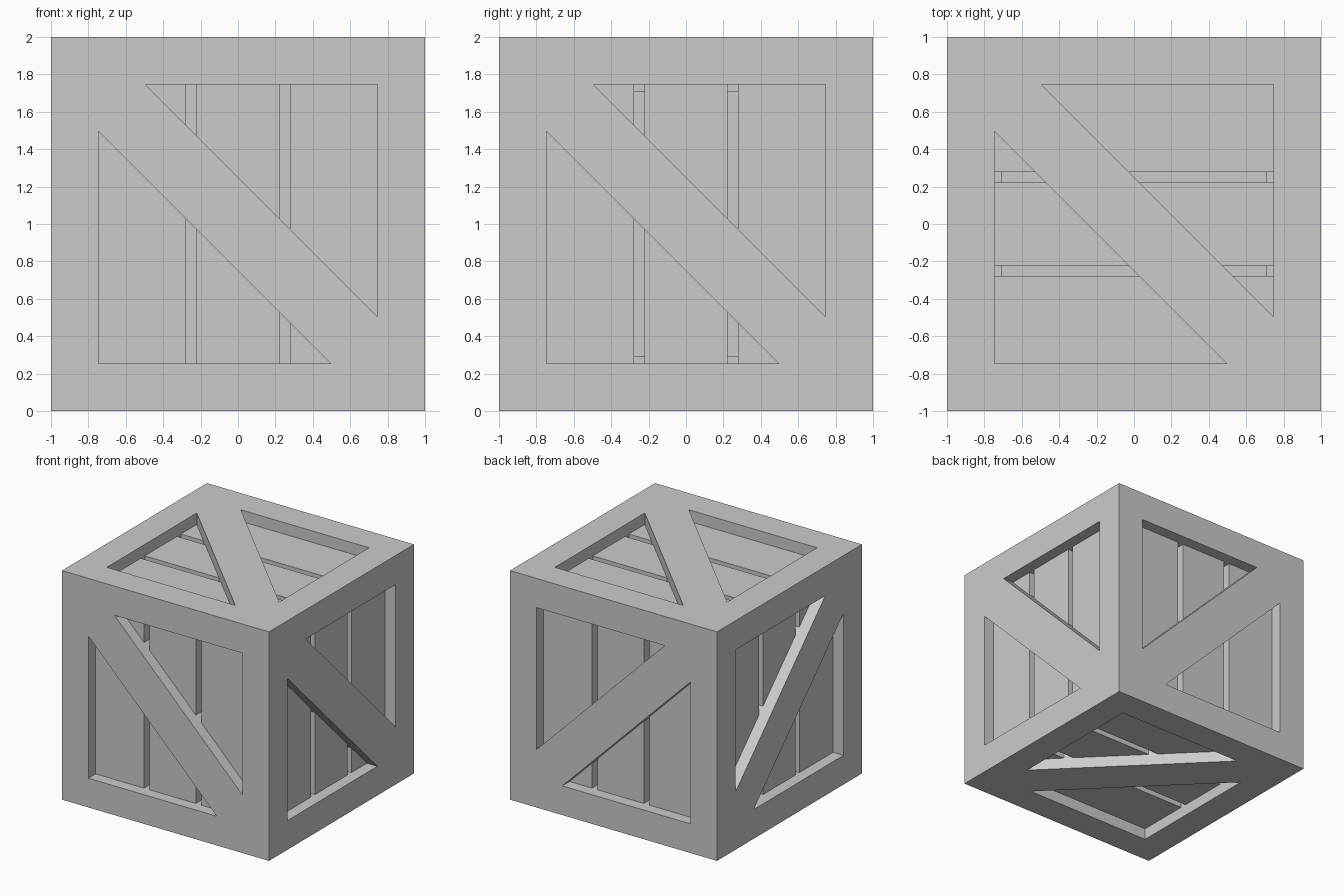
import bpy, bmesh
from mathutils import Matrix, Vector

if "Cube" in bpy.data.objects:
    bpy.data.objects.remove(bpy.data.objects["Cube"])

S, T = 0.745, 0.495          # opening half-size, where the brace meets the opening
A, B = 0.2225, 0.2775        # gap between planks
OUT, PANEL, GAP = 1.0, 0.9, 0.705   # surface heights from the crate centre

X, Y, Z = Vector((1, 0, 0)), Vector((0, 1, 0)), Vector((0, 0, 1))
# u axis (across planks), v axis (along planks), outward normal
SIDES = [(X, Z, -Y), (X, Z, Y), (Y, Z, X), (Y, Z, -X), (Y, X, Z), (Y, X, -Z)]


def wall(p, q, hi, lo):
    """Recess wall along the edge p-q, facing left of it."""
    return [(*p, hi), (*q, hi), (*q, lo), (*p, lo)]


def flat(pts, h):
    return [(*p, h) for p in pts]


def build(name, polys):
    """Repeat the polygons on both halves of all six sides."""
    bm = bmesh.new()
    for u, v, n in SIDES:
        m = Matrix((u, v, n)).transposed()
        for k in (1, -1):
            for poly in polys:
                pts = [m @ Vector((k * a, k * b, h)) + Z for a, b, h in poly]
                if m.determinant() < 0:
                    pts.reverse()
                bm.faces.new([bm.verts.new(p) for p in pts])
    bmesh.ops.remove_doubles(bm, verts=bm.verts, dist=1e-5)
    me = bpy.data.meshes.new(name)
    bm.to_mesh(me)
    bm.free()
    bpy.context.collection.objects.link(bpy.data.objects.new(name, me))


corner, left, right = (-S, -S), (-S, T), (T, -S)

# Outer frame with the inner sides of its openings
build("crate_frame", [
    flat([(-1, 1), (-1, -1), corner, left], OUT),
    flat([(-1, -1), (1, -1), right, corner], OUT),
    wall(left, corner, OUT, PANEL),
    wall(corner, right, OUT, PANEL),
])

# Diagonal brace flush with the frame
build("diagonal_brace", [
    flat([(1, -1), (-1, 1), left, right], OUT),
    wall(right, left, OUT, PANEL),
])

# Recessed planks with deep gaps between them
planks = []
cuts = [-S, -B, -A, A, B, T]
for i, (u0, u1) in enumerate(zip(cuts, cuts[1:])):
    strip = [(u0, -S), (u1, -S), (u1, T - S - u1), (u0, T - S - u0)]
    if i == 4:
        strip = [(u0, -S), (u1, -S), (u0, T - S - u0)]
    gap = i % 2 == 1
    planks.append(flat(strip, GAP if gap else PANEL))
    if gap:
        planks += [wall(p, q, PANEL, GAP) for p, q in zip(strip, strip[1:] + strip[:1])]
build("planks", planks)
